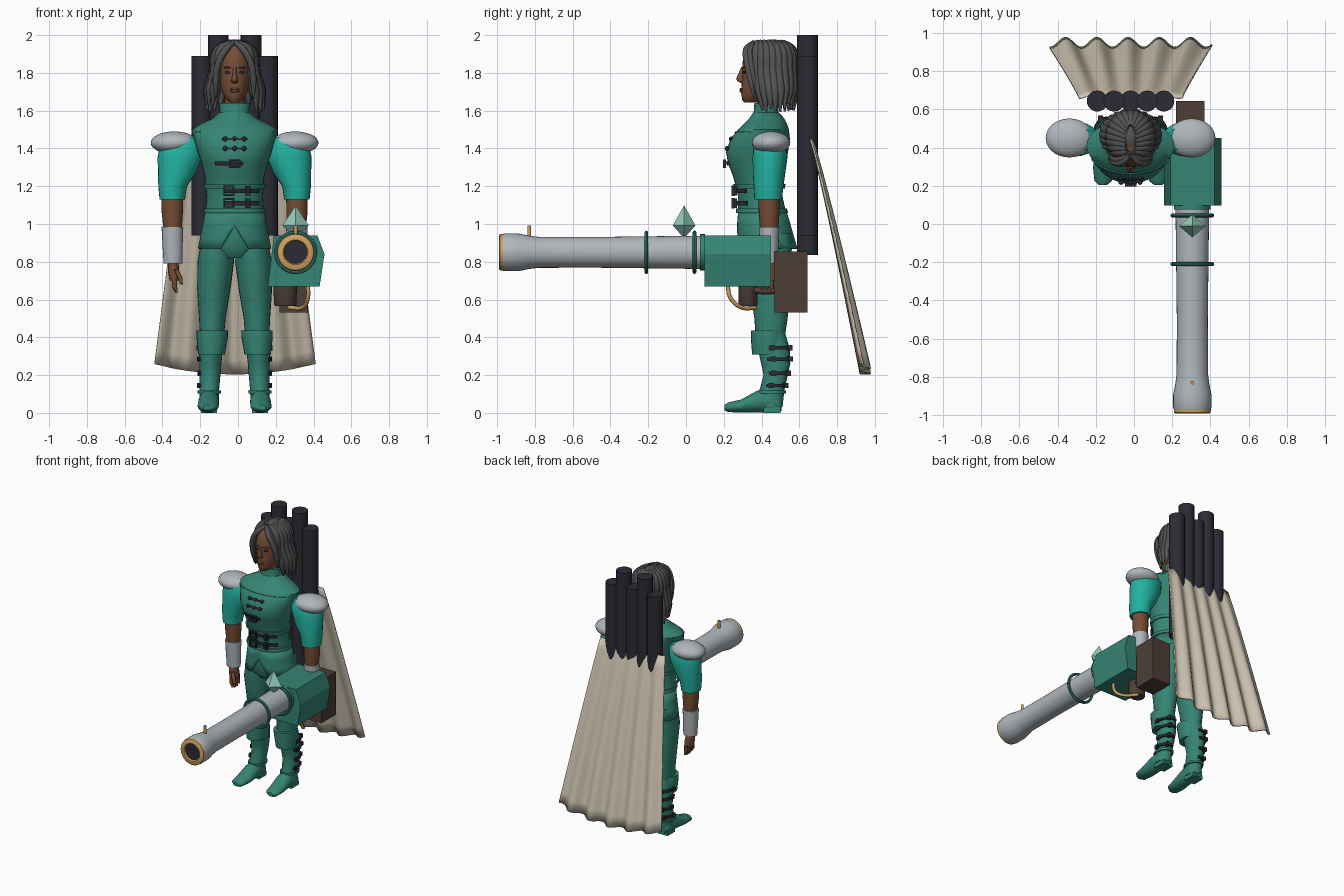
import bpy, bmesh, math, random
from math import sin, cos, pi, radians
from mathutils import Matrix, Vector

random.seed(4)
if "Cube" in bpy.data.objects:
    bpy.data.objects.remove(bpy.data.objects["Cube"])
CX = -0.018   # body centre line
GX, GZ = 0.305, 0.85   # cannon axis
FRONT = -pi / 2


def material(name, r, g, b):
    m = bpy.data.materials.new(name)
    m.use_nodes = True
    m.diffuse_color = (r, g, b, 1)
    m.node_tree.nodes["Principled BSDF"].inputs["Base Color"].default_value = (r, g, b, 1)
    return m


TEAL = material("dark teal", .036, .235, .175)
SLEEVE = material("bright teal", .016, .44, .35)
GREY = material("pale grey", .43, .47, .50)
NAVY = material("near black", .024, .024, .036)
HAIR = material("hair grey", .085, .085, .085)
SKIN = material("skin brown", .18, .075, .036)
BEIGE = material("cape beige", .60, .54, .43)
GOLD = material("gold", .62, .36, .11)
BROWN = material("dark brown", .076, .048, .037)
GEM = material("pale mint", .30, .61, .51)


def finish(name, bm, mat, smooth=True, mirror=False, x=CX):
    bmesh.ops.recalc_face_normals(bm, faces=bm.faces)
    me = bpy.data.meshes.new(name)
    bm.to_mesh(me)
    bm.free()
    me.materials.append(mat)
    for p in me.polygons:
        p.use_smooth = smooth
    if smooth:
        me.set_sharp_from_angle(angle=radians(42))
    ob = bpy.data.objects.new(name, me)
    ob.location.x = x
    bpy.context.scene.collection.objects.link(ob)
    if mirror:
        ob.modifiers.new("mirror", "MIRROR")
    return ob


def surface(name, rows, mat, closed=True, cap=True, **kw):
    bm = bmesh.new()
    vs = [[bm.verts.new(p) for p in row] for row in rows]
    n = len(rows[0])
    for a, b in zip(vs, vs[1:]):
        for j in range(n if closed else n - 1):
            k = (j + 1) % n
            bm.faces.new((a[j], a[k], b[k], b[j]))
    if cap:
        bm.faces.new(vs[0])
        bm.faces.new(vs[-1])
    return finish(name, bm, mat, **kw)


def loft(name, rings, mat, n=24, axis="z", **kw):
    # each ring is x, y, z and two radii
    rows = []
    for x, y, z, r, s in rings:
        pts = [(r * cos(2 * pi * i / n), s * sin(2 * pi * i / n)) for i in range(n)]
        rows.append([(x + u, y + v, z) if axis == "z" else (x + u, y, z + v) for u, v in pts])
    return surface(name, rows, mat, **kw)


def sample(rings, z):
    for a, b in zip(rings, rings[1:]):
        if (a[2] - z) * (b[2] - z) <= 0:
            t = (z - a[2]) / (b[2] - a[2])
            return [p + (q - p) * t for p, q in zip(a, b)]
    return rings[-1]


def band(name, rings, z, h, a0, a1, mat, out=.01, **kw):
    # strap that follows a lofted body part
    rows = []
    for i in range(25):
        a = a0 + (a1 - a0) * i / 24
        row = []
        for dz, o in ((-h, -.01), (-h, out), (h, out), (h, -.01)):
            x, y, _, r, s = sample(rings, z + dz)
            row.append((x + (r + o) * cos(a), y + (s + o) * sin(a), z + dz))
        rows.append(row)
    return surface(name, rows, mat, **kw)


def ellipsoid(name, c, r, mat, **kw):
    bm = bmesh.new()
    bmesh.ops.create_uvsphere(bm, u_segments=28, v_segments=16, radius=1,
                              matrix=Matrix.Translation(c) @ Matrix.Diagonal((*r, 1)))
    return finish(name, bm, mat, **kw)


def boxes(name, items, mat, **kw):
    bm = bmesh.new()
    for c, s in items:
        bmesh.ops.create_cube(bm, size=1, matrix=Matrix.Translation(c) @ Matrix.Diagonal((*s, 1)))
    return finish(name, bm, mat, smooth=False, **kw)


def buckle(name, x, y, z, w, h, **kw):
    bars = [((x + s * w / 2, y, z), (.01, .016, h + .01)) for s in (-1, 1)]
    bars += [((x, y, z + s * h / 2), (w, .016, .01)) for s in (-1, 1)]
    return boxes(name, bars, NAVY, **kw)


def tube(name, pts, depth, mat, radii=None, x=CX):
    cu = bpy.data.curves.new(name, "CURVE")
    cu.dimensions, cu.bevel_depth, cu.bevel_resolution = "3D", depth, 2
    cu.use_fill_caps, cu.resolution_u = True, 8
    sp = cu.splines.new("BEZIER")
    sp.bezier_points.add(len(pts) - 1)
    for i, (bp, p) in enumerate(zip(sp.bezier_points, pts)):
        bp.co = p
        bp.handle_left_type = bp.handle_right_type = "AUTO"
        bp.radius = radii[i] if radii else 1
    cu.materials.append(mat)
    ob = bpy.data.objects.new(name, cu)
    ob.location.x = x
    bpy.context.scene.collection.objects.link(ob)


def body(table):   # height, half width, front, back
    return [(0, (f + b) / 2, z, w, (b - f) / 2) for z, w, f, b in table]


# Jacket, skirt and trousers
torso = body([(.93, .175, .285, .55), (1.0, .165, .28, .55), (1.06, .155, .275, .53), (1.15, .148, .275, .51),
              (1.25, .158, .25, .52), (1.32, .175, .223, .53), (1.38, .195, .212, .54), (1.45, .215, .235, .55),
              (1.5, .23, .275, .545), (1.53, .18, .305, .535), (1.56, .115, .335, .52), (1.59, .08, .355, .49)])
loft("jacket", torso, TEAL, n=36)
loft("collar", body([(1.54, .09, .345, .51), (1.59, .078, .358, .49), (1.64, .084, .362, .49)]), TEAL)
loft("pelvis", body([(.82, .10, .33, .53), (.87, .18, .29, .565), (.95, .175, .29, .56)]), TEAL)
rows = []
for t in (0, .35, .7, 1):
    row = []
    for i in range(48):
        a = FRONT + 2 * pi * i / 48
        d = min(i, 48 - i) * 2 * pi / 48
        z = 1.06 - t * (.19 - .12 * max(0, 1 - d / .4))
        row.append(((.157 + .037 * t) * cos(a), .405 + .025 * t + (.13 + .03 * t) * sin(a), z))
    rows.append(row)
skirt = surface("jacket_skirt", rows, TEAL, cap=False)
skirt.modifiers.new("thickness", "SOLIDIFY").thickness = .012
for z in (1.07, 1.2):
    band("waist_trim", torso, z, .012, 0, 2 * pi, TEAL)
for z in (1.11, 1.175):
    band("belt", torso, z, .012, FRONT - .35, FRONT + .95, NAVY)
    buckle("belt_buckle", -.03, .25, z, .05, .045)
    buckle("belt_loop", .07, .262, z, .02, .04)
band("chest_strap", torso, 1.32, .01, FRONT - .6, FRONT + .25, NAVY)
buckle("chest_buckle", 0, .205, 1.32, .05, .035)
for z in (1.40, 1.45):
    band("clasp", torso, z, .005, FRONT - .32, FRONT + .32, NAVY, out=.006)
    for s in (-1, 0, 1):
        ellipsoid("clasp_knot", (s * .05, .217 if z < 1.42 else .24, z), (.013, .012, .013), NAVY)
band("yoke_seam", torso, 1.485, .004, FRONT - 1.1, FRONT + 1.1, TEAL, out=.006)

# Legs and boots
loft("leg", [(.09, .43, .95, .08, .125), (.1, .43, .8, .097, .13), (.11, .445, .65, .088, .106),
             (.118, .45, .5, .07, .088), (.12, .445, .38, .062, .075)], TEAL, mirror=True)
shaft = [(.12, .45, .42, .068, .075), (.125, .465, .34, .063, .085), (.128, .475, .26, .058, .077),
         (.13, .475, .2, .055, .064), (.134, .455, .12, .052, .066), (.135, .445, .03, .05, .066)]
loft("boot_shaft", shaft, TEAL, mirror=True)
loft("boot_cuff", [(.122, .435, .31, .07, .085), (.119, .43, .4, .083, .087), (.118, .425, .435, .083, .082)],
     TEAL, mirror=True)
loft("boot_foot", [(.145, .205, .028, .022, .014), (.143, .225, .03, .046, .026), (.14, .29, .036, .056, .034),
                   (.137, .37, .058, .055, .056), (.135, .44, .065, .052, .065), (.135, .49, .05, .046, .048),
                   (.135, .505, .045, .03, .035)], TEAL, axis="y", mirror=True)
boxes("boot_heel", [((.135, .455, .015), (.085, .09, .03))], TEAL, mirror=True)
band("ankle_trim", shaft, .11, .008, 0, 2 * pi, TEAL, mirror=True)
for z in (.345, .285, .21, .145):
    band("boot_strap", shaft, z, .009, -.5, 1.9, NAVY, mirror=True)
    x, y, _, r, s = sample(shaft, z)
    boxes("boot_buckle", [((x + r * .5, y + s, z), (.025, .03, .028)),
                          ((x + r, y - .01, z), (.025, .03, .028))], NAVY, mirror=True)

# Arms, shoulder pads and hands
loft("sleeve", [(.33, .435, 1.13, .067, .073), (.328, .437, 1.2, .076, .079), (.305, .44, 1.27, .1, .086),
                (.29, .445, 1.35, .118, .092), (.28, .445, 1.42, .115, .088), (.27, .445, 1.46, .08, .06)],
     SLEEVE, mirror=True)
ellipsoid("shoulder_pad", (.32, .45, 1.43), (.124, .102, .06), GREY, mirror=True)
loft("forearm", [(.33, .44, 1.15, .057, .056), (.33, .44, 1.06, .056, .055), (.328, .44, .97, .048, .048)],
     SKIN, mirror=True)
loft("wrist_guard", [(.33, .44, .985, .057, .054), (.328, .44, .88, .053, .05), (.326, .44, .79, .05, .043)],
     GREY, mirror=True)
loft("palm", [(.326, .44, .8, .028, .032), (.323, .44, .75, .03, .045), (.318, .44, .7, .026, .046)],
     SKIN, n=16, mirror=True)
for i in range(4):
    y = .402 + .026 * i
    loft("finger", [(.32, y, .715, .014, .013), (.318, y, .67, .013, .012),
                    (.308, y, .632 + .008 * abs(i - 1.5), .007, .007)], SKIN, n=10, mirror=True)
loft("thumb", [(.312, .405, .76, .014, .016), (.29, .388, .72, .013, .013), (.282, .382, .68, .008, .008)],
     SKIN, n=10, mirror=True)

# Head and face
loft("neck", body([(1.57, .055, .38, .49), (1.72, .052, .37, .49)]), SKIN)
loft("head", body([(1.642, .022, .31, .38), (1.655, .04, .298, .42), (1.69, .064, .292, .48), (1.74, .08, .295, .53),
                   (1.8, .087, .298, .55), (1.86, .09, .3, .56), (1.92, .08, .325, .54), (1.965, .045, .38, .5)]),
     SKIN, n=32)
loft("nose", [(0, .305, 1.745, .014, .01), (0, .292, 1.755, .02, .02), (0, .287, 1.77, .015, .022),
              (0, .293, 1.8, .009, .014), (0, .299, 1.83, .009, .008)], SKIN, n=14)
for z in (1.703, 1.714):
    ellipsoid("lip", (0, .294, z), (.025, .011, .007), SKIN)
ellipsoid("eye", (.036, .309, 1.803), (.016, .009, .007), NAVY, mirror=True)
ellipsoid("eyebrow", (.038, .308, 1.828), (.023, .01, .005), HAIR, mirror=True)
ellipsoid("ear", (.09, .43, 1.79), (.014, .028, .036), SKIN, mirror=True)

# Hair: a cap covered by tapered locks
ellipsoid("hair_cap", (0, .458, 1.855), (.107, .127, .122), HAIR)
for i in range(19):
    a = -.72 + (pi + 1.44) * i / 18
    c, s, j = cos(a), sin(a), random.uniform(-.02, .03)
    tube("hair_lock", [(.02 * c, .43 + .08 * s, 1.963), (.09 * c, .45 + .11 * s, 1.92),
                       (.112 * c, .455 + .118 * s, 1.8), (.14 * c, .465 + .112 * s, 1.71),
                       (.155 * c, .47 + .1 * s, 1.61 + j)], .027, HAIR, (.6, 1, 1.05, 1, .2))
for s in (-1, 1):
    for k in (0, .018):
        tube("fringe_lock", [(s * .004, .36 + k, 1.963), (s * .045, .322 + k, 1.925), (s * .086, .325 + k, 1.85),
                             (s * .1, .345 + k, 1.75), (s * .098, .36 + k, 1.665)], .019, HAIR, (.7, 1, 1, .9, .2))

# Back tubes and cape
for i, (z0, z1) in enumerate(((.94, 1.89), (.836, 2), (.9, 1.9), (.836, 2), (.94, 1.89))):
    x = (i - 2) * .087
    loft("back_tube", [(x, .643, z0, .055, .055), (x, .643, z1, .055, .055)], NAVY, n=20)
rows = []
for i in range(17):
    t = i / 16
    row = []
    for j in range(61):
        u = j / 30 - 1
        fold = (.006 + .02 * t) * cos(u * pi * 5.2 + .5)
        row.append((u * (.27 + .155 * t), .668 + .285 * t ** .92 + fold, 1.45 - 1.245 * t + .055 * u * u * t))
    rows.append(row)
cape = surface("cape", rows, BEIGE, closed=False, cap=False)
cape.modifiers.new("thickness", "SOLIDIFY").thickness = .008


# Cannon: barrel, rings, muzzle, sight and crystal
def turned(name, profile, mat, **kw):
    return loft(name, [(0, y, GZ, r, r) for y, r in profile], mat, n=32, axis="y", x=GX, **kw)


turned("barrel", [(-.955, .09), (-.978, .094), (-.96, .1), (-.89, .1), (-.83, .088), (-.78, .082),
                  (-.5, .081), (.0, .087), (.12, .088)], GREY)
turned("muzzle_ring", [(-.97, .097), (-.985, .096), (-.99, .09), (-.99, .066), (-.975, .058)], GOLD, cap=False)
turned("bore", [(-.979, .061), (-.95, .061)], NAVY)
turned("barrel_collar", [(.075, .096), (.1, .096)], TEAL)
for y0 in (-.21, .045):
    rows = []
    for i in range(41):
        a = 2 * pi * i / 40
        rows.append([((.105 + .01 * cos(b)) * cos(a), y0 + .01 * sin(b), GZ + (.105 + .01 * cos(b)) * sin(a))
                     for b in [k * pi / 4 for k in range(8)]])
    surface("barrel_ring", rows, TEAL, cap=False, x=GX)
loft("sight", [(0, -.83, .92, .01, .01), (0, -.83, .992, .01, .01)], GOLD, n=12, x=GX)
loft("crystal", [(0, -.01, .926, .001, .001), (0, -.01, .992, .07, .06), (0, -.01, 1.097, .001, .001)],
     GEM, n=4, smooth=False, x=GX)

# Cannon housing, rear pack, grip and guard
outline = [(.19, .94), (.42, .94), (.458, .84), (.432, .67), (.158, .67)]
surface("housing", [[(x, y, z) for x, z in outline] for y in (.097, .45)], TEAL, smooth=False, x=0)
boxes("rear_pack", [((.295, .557, .693), (.15, .175, .325))], BROWN, x=0)
loft("grip", [(.25, .328, .565, .054, .045), (.25, .328, .575, .06, .05), (.25, .328, .69, .062, .05)], BROWN, x=0)
tube("guard", [(.37, .22, .68), (.37, .235, .61), (.345, .29, .56), (.27, .37, .557)], .011, GOLD, x=0)
tube("pack_link", [(.28, .36, .65), (.29, .42, .645), (.29, .49, .65)], .018, BROWN, x=0)
